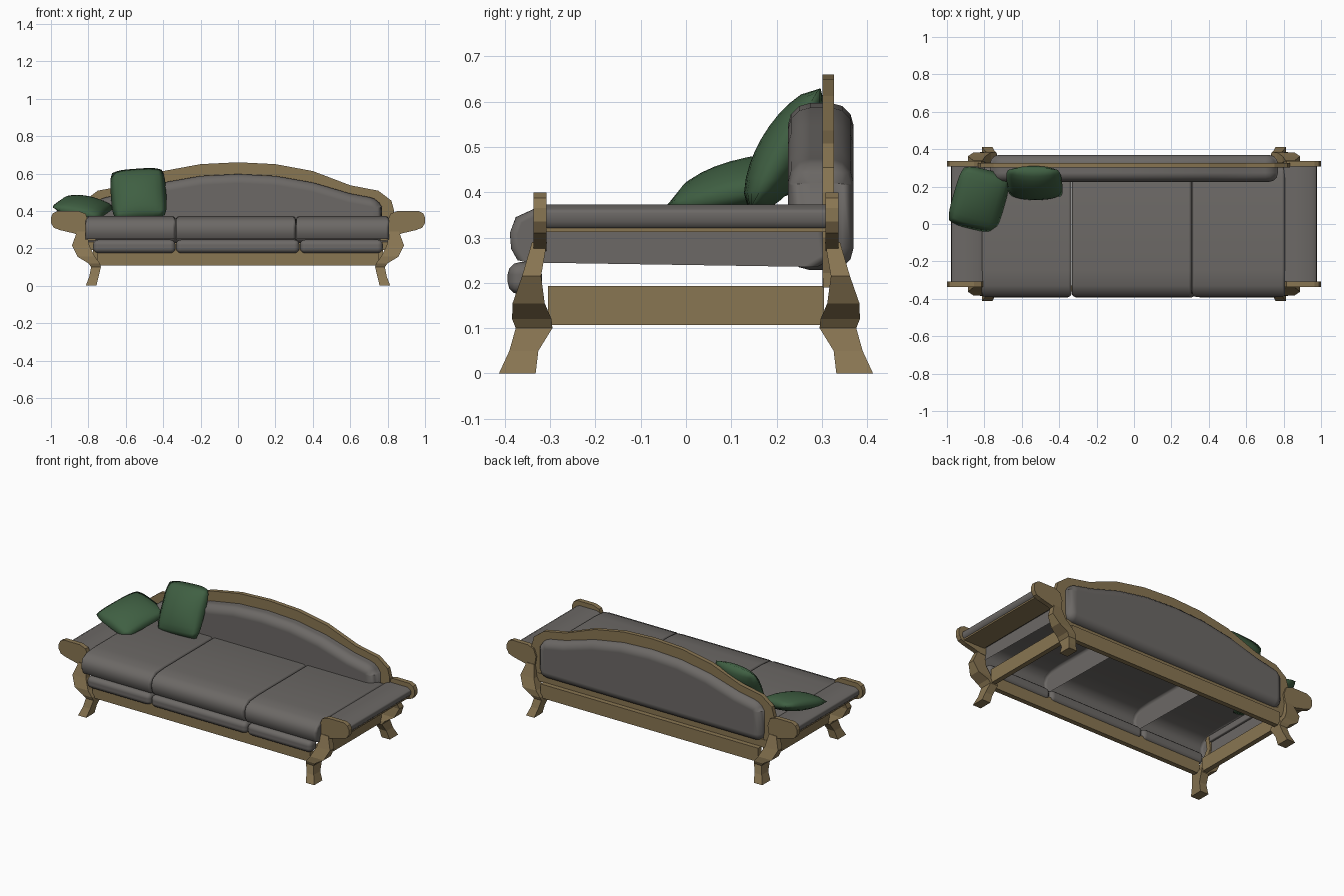
import bpy, bmesh, math
from mathutils import Matrix, Euler

if "Cube" in bpy.data.objects:
    bpy.data.objects.remove(bpy.data.objects["Cube"])


def material(name, color):
    m = bpy.data.materials.new(name)
    m.diffuse_color = (*color, 1)
    m.use_nodes = True
    m.node_tree.nodes["Principled BSDF"].inputs["Base Color"].default_value = m.diffuse_color
    return m


WOOD = material("wood", (0.25, 0.18, 0.085))
FABRIC = material("grey_fabric", (0.15, 0.14, 0.132))
GREEN = material("green_fabric", (0.05, 0.115, 0.055))


def finish(name, bm, mat, smooth=False, bevel=0, mirror="", open_bottom=False):
    bmesh.ops.recalc_face_normals(bm, faces=bm.faces)
    if open_bottom:
        bmesh.ops.delete(bm, geom=[f for f in bm.faces if f.normal.z < -.9], context="FACES_ONLY")
    for f in bm.faces:
        f.smooth = smooth
    mesh = bpy.data.meshes.new(name)
    bm.to_mesh(mesh)
    bm.free()
    mesh.materials.append(mat)
    ob = bpy.data.objects.new(name, mesh)
    bpy.context.collection.objects.link(ob)
    if bevel:
        b = ob.modifiers.new("bevel", "BEVEL")
        b.width, b.segments = bevel, 3
        b.limit_method, b.angle_limit = "ANGLE", math.radians(48)
        b.harden_normals = True
    if mirror:
        m = ob.modifiers.new("mirror", "MIRROR")
        m.use_axis = ("x" in mirror, "y" in mirror, False)
    return ob


def prism(name, pts, axis, a, b, mat, **kw):
    """Extrude a profile: (x, z) points along y, or (y, z) points along x."""
    bm = bmesh.new()
    place = (lambda p, t: (p[0], t, p[1])) if axis == "y" else (lambda p, t: (t, p[0], p[1]))
    r0 = [bm.verts.new(place(p, a)) for p in pts]
    r1 = [bm.verts.new(place(p, b)) for p in pts]
    bm.faces.new(r0)
    bm.faces.new(r1)
    n = len(pts)
    for i in range(n):
        j = (i + 1) % n
        bm.faces.new((r0[i], r0[j], r1[j], r1[i]))
    return finish(name, bm, mat, **kw)


def box(name, x0, x1, y0, y1, z0, z1, mat, **kw):
    return prism(name, [(x0, z0), (x1, z0), (x1, z1), (x0, z1)], "y", y0, y1, mat, **kw)


def pillow(name, loc, rot, hx, hy, hz):
    bm = bmesh.new()
    bmesh.ops.create_cube(bm, size=2)
    bmesh.ops.subdivide_edges(bm, edges=bm.edges[:], cuts=9, use_grid_fill=True)
    for v in bm.verts:
        u, w, s = v.co
        edge = max(0, (1 - u * u) * (1 - w * w))
        v.co = (hx * u * math.sqrt(1 - 0.2 * w ** 4), hy * w * math.sqrt(1 - 0.2 * u ** 4),
                hz * s * edge ** 0.6)
    bmesh.ops.remove_doubles(bm, verts=bm.verts, dist=1e-5)
    bm.transform(Matrix.Translation(loc) @ Euler(rot).to_matrix().to_4x4())
    finish(name, bm, GREEN, smooth=True)


# Legs rising into the curved arm posts: z, x0, x1, y0, y1
sections = [(0, .757, .814, .332, .413), (.05, .745, .795, .326, .39), (.10, .733, .785, .295, .376),
            (.12, .738, .80, .297, .384), (.155, .765, .858, .312, .383),
            (.215, .795, .888, .32, .362), (.29, .81, .86, .307, .34)]
bm = bmesh.new()
rings = [[bm.verts.new(c) for c in ((x0, y0, z), (x1, y0, z), (x1, y1, z), (x0, y1, z))]
         for z, x0, x1, y0, y1 in sections]
for lo, hi in zip(rings, rings[1:]):
    for i in range(4):
        bm.faces.new((lo[i], lo[(i + 1) % 4], hi[(i + 1) % 4], hi[i]))
bm.faces.new(rings[0])
bm.faces.new(rings[-1])
finish("legs", bm, WOOD, mirror="xy")

# Scrolled arm ends
scroll = [(.81, .27), (.798, .34), (.815, .385), (.855, .40), (.965, .40), (.99, .387), (1, .365),
          (1, .335), (.985, .31), (.95, .297), (.89, .283), (.86, .275)]
prism("arm_scrolls", scroll, "y", .308, .337, WOOD, mirror="xy")

# Arm planks and arm pads
box("arm_planks", .82, .965, -.312, .312, .312, .322, WOOD, mirror="x")
pad = [(.80, .32), (.80, .36), (.83, .373), (.95, .373), (.975, .36), (.978, .335), (.965, .32)]
prism("arm_pads", pad, "y", -.312, .312, FABRIC, smooth=True, bevel=.006, mirror="x")

# Base rails
box("front_back_rails", -.75, .75, .33, .36, .107, .193, WOOD, mirror="y")
box("side_rails", .745, .775, -.305, .305, .107, .193, WOOD, mirror="x")
box("back_lower_strip", -.81, .81, .303, .33, .19, .24, WOOD)

# Arched back frame
outer = [(.80, .19), (.835, .30), (.835, .40), (.82, .455), (.75, .508), (.6, .537), (.4, .613),
         (.2, .65), (0, .66)]
inner = [(0, .59), (.2, .58), (.4, .545), (.6, .485), (.735, .455), (.762, .42), (.762, .19)]
arch = outer + [(-x, z) for x, z in outer[-2::-1]] + [(-x, z) for x, z in inner[:0:-1]] + inner
prism("back_frame", arch, "y", .301, .327, WOOD)

# Back cushion
top = [(.77, .228), (.77, .42), (.75, .465), (.6, .493), (.4, .552), (.2, .587), (0, .597)]
prism("back_cushion", top + [(-x, z) for x, z in top[-2::-1]], "y", .225, .37, FABRIC,
      smooth=True, bevel=.052)

# Seat cushions with a soft front and an open underside, and the padded band below them
seat = [(-.372, .25), (-.386, .275), (-.389, .31), (-.376, .345), (-.33, .366), (-.25, .372),
        (.25, .372), (.30, .36), (.315, .25), (.29, .235), (-.35, .245)]
for side, x0, x1 in (("left", -.815, -.334), ("middle", -.332, .309), ("right", .311, .808)):
    prism("seat_cushion_" + side, seat, "x", x0, x1, FABRIC, smooth=True, bevel=.03,
          open_bottom=True)
for side, x0, x1 in (("left", -.775, -.334), ("middle", -.332, .329), ("right", .331, .775)):
    box("front_band_" + side, x0, x1, -.394, -.318, .174, .246, FABRIC, smooth=True, bevel=.028)

# Throw pillows
pillow("back_pillow", (-.532, .219, .49), (math.radians(60), math.radians(-4), 0), .148, .157, .06)
pillow("arm_pillow", (-.828, .132, .42), (.2, .2, -.24), .142, .167, .053)
